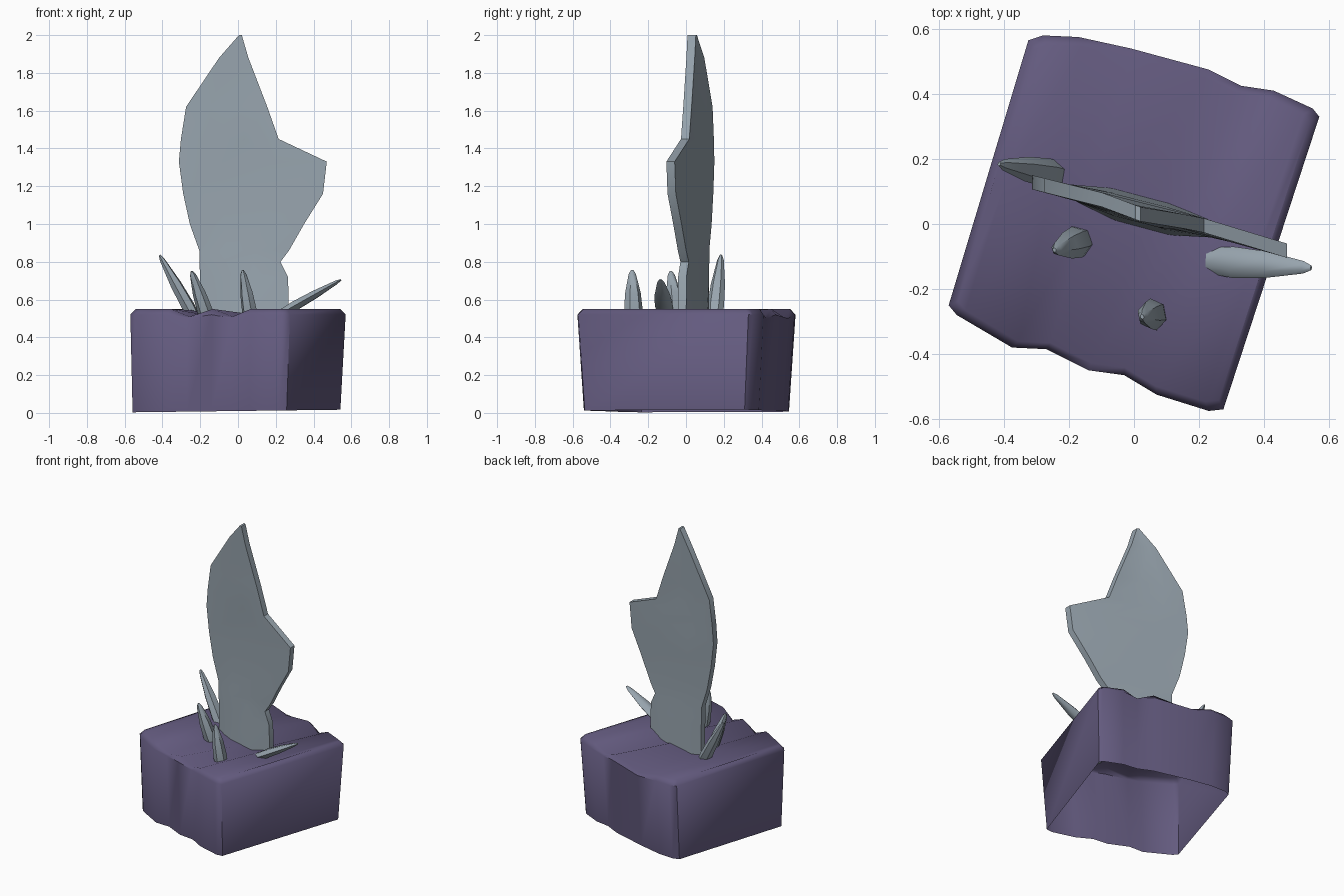
import bpy, bmesh, math
from mathutils import Vector

cube = bpy.data.objects.get("Cube")
if cube:
    bpy.data.objects.remove(cube, do_unlink=True)


def material(name, rgb):
    m = bpy.data.materials.new(name)
    m.use_nodes = True
    m.diffuse_color = (*rgb, 1)
    m.node_tree.nodes["Principled BSDF"].inputs["Base Color"].default_value = (*rgb, 1)
    return m


purple = material("purple rock", (0.125, 0.103, 0.21))
grey = material("blue grey crystal", (0.31, 0.37, 0.42))


def finish(name, bm, mat, angle):
    bmesh.ops.recalc_face_normals(bm, faces=bm.faces)
    me = bpy.data.meshes.new(name)
    bm.to_mesh(me)
    bm.free()
    me.materials.append(mat)
    ob = bpy.data.objects.new(name, me)
    bpy.context.collection.objects.link(ob)
    bpy.ops.object.select_all(action="DESELECT")
    ob.select_set(True)
    bpy.context.view_layer.objects.active = ob
    bpy.ops.object.shade_smooth_by_angle(angle=math.radians(angle))
    return ob


def bridge(bm, a, b):
    n = len(a)
    for i in range(n):
        bm.faces.new((a[i], a[(i + 1) % n], b[(i + 1) % n], b[i]))


# Rock base: wavy front and back edges, furrows running between them, open below
front = [(-.57, -.25), (-.545, -.28), (-.375, -.38), (-.27, -.385), (-.14, -.45),
         (-.03, -.465), (.07, -.525), (.23, -.575), (.275, -.57)]
back = [(-.325, .565), (-.28, .58), (-.17, .575), (-.01, .54), (.11, .505),
        (.23, .475), (.33, .425), (.43, .41), (.55, .355), (.57, .33)]
back.pop(4)
dips = [0, 0, 0, .04, 0, .04, 0, 0, 0]
count = len(front)
outline = front + back[::-1]
depth = dips + dips[::-1]

bm = bmesh.new()
bottom = [bm.verts.new((x * .965 - .008, y * .94, .01 + .012 * x)) for x, y in outline]
shoulder = [bm.verts.new((x, y, .52 - d * .5)) for (x, y), d in zip(outline, depth)]
rim = [bm.verts.new((x * .95, y * .95, .55 - d)) for (x, y), d in zip(outline, depth)]
bridge(bm, bottom, shoulder)
bridge(bm, shoulder, rim)
front_rim, back_rim = rim[:count], rim[count:][::-1]
middle = []
for i, (f, b) in enumerate(zip(front_rim, back_rim)):
    p = f.co.lerp(b.co, .45)
    p.z = .515 if 2 < i < 6 else .545
    middle.append(bm.verts.new(p))
for i in range(count - 1):
    for a, b in ((front_rim, middle), (middle, back_rim)):
        bm.faces.new((a[i], a[i + 1], b[i + 1], b[i]))
for i in (0, count - 1):
    bm.faces.new((front_rim[i], middle[i], back_rim[i]))
finish("rock_base", bm, purple, 50)


# Main crystal: thin bent blade, rows of (height, left edge x, right edge x)
rows = [(.48, -.2, .27), (.72, -.2, .265), (.8, -.205, .225), (.86, -.205, .27),
        (1.0, -.255, .35), (1.16, -.29, .45), (1.33, -.313, .47), (1.45, -.302, .215),
        (1.62, -.275, .155), (1.88, -.1, .055), (2.0, .005, .02)]
bend = [(-.32, .13), (-.1, .075), (.02, .03), (.2, .0), (.48, -.085)]


def bend_y(x):
    for (x0, y0), (x1, y1) in zip(bend, bend[1:]):
        if x <= x1:
            return y0 + (y1 - y0) * (x - x0) / (x1 - x0)
    return bend[-1][1]


bm = bmesh.new()
rings = []
for z, left, right in rows:
    swell = max(0, (.95 - z) * .06)
    ring = []
    for side in (-1, 1):
        for t in (0, .3, .65, 1)[::-side]:
            x = left + (right - left) * t
            half = .022 + (swell if 0 < t < 1 else 0)
            ring.append(bm.verts.new((x, bend_y(x) + side * half, z)))
    rings.append(ring)
for a, b in zip(rings, rings[1:]):
    bridge(bm, a, b)
bm.faces.new(rings[0])
bm.faces.new(rings[-1])
finish("main_crystal", bm, grey, 40)


# Small crystals: six-sided shards, widest low down, with a blunt tip
def shard(name, base, tip, radius, flat=.8):
    base, tip = Vector(base), Vector(tip)
    axis = tip - base
    side = axis.cross(Vector((0, 0, 1))).normalized()
    up = side.cross(axis).normalized()
    bm = bmesh.new()
    rings = []
    for t, r in ((0, .75), (.3, 1), (.6, .85), (.93, .4), (1, .15)):
        c = base + axis * t
        ring = []
        for k in range(6):
            a = k * math.pi / 3
            ring.append(bm.verts.new(c + (side * math.cos(a) + up * math.sin(a) * flat) * radius * r))
        rings.append(ring)
    for a, b in zip(rings, rings[1:]):
        bridge(bm, a, b)
    bm.faces.new(rings[0])
    bm.faces.new(rings[-1])
    finish(name, bm, grey, 50)


shard("back_right_shard", (-.2, .145, .45), (-.415, .185, .835), .045)
shard("front_right_shard", (-.145, -.045, .45), (-.245, -.08, .75), .05)
shard("front_shard", (.075, -.275, .45), (.025, -.285, .755), .05)
shard("left_shard", (.2, -.11, .51), (.545, -.135, .705), .048, .6)
